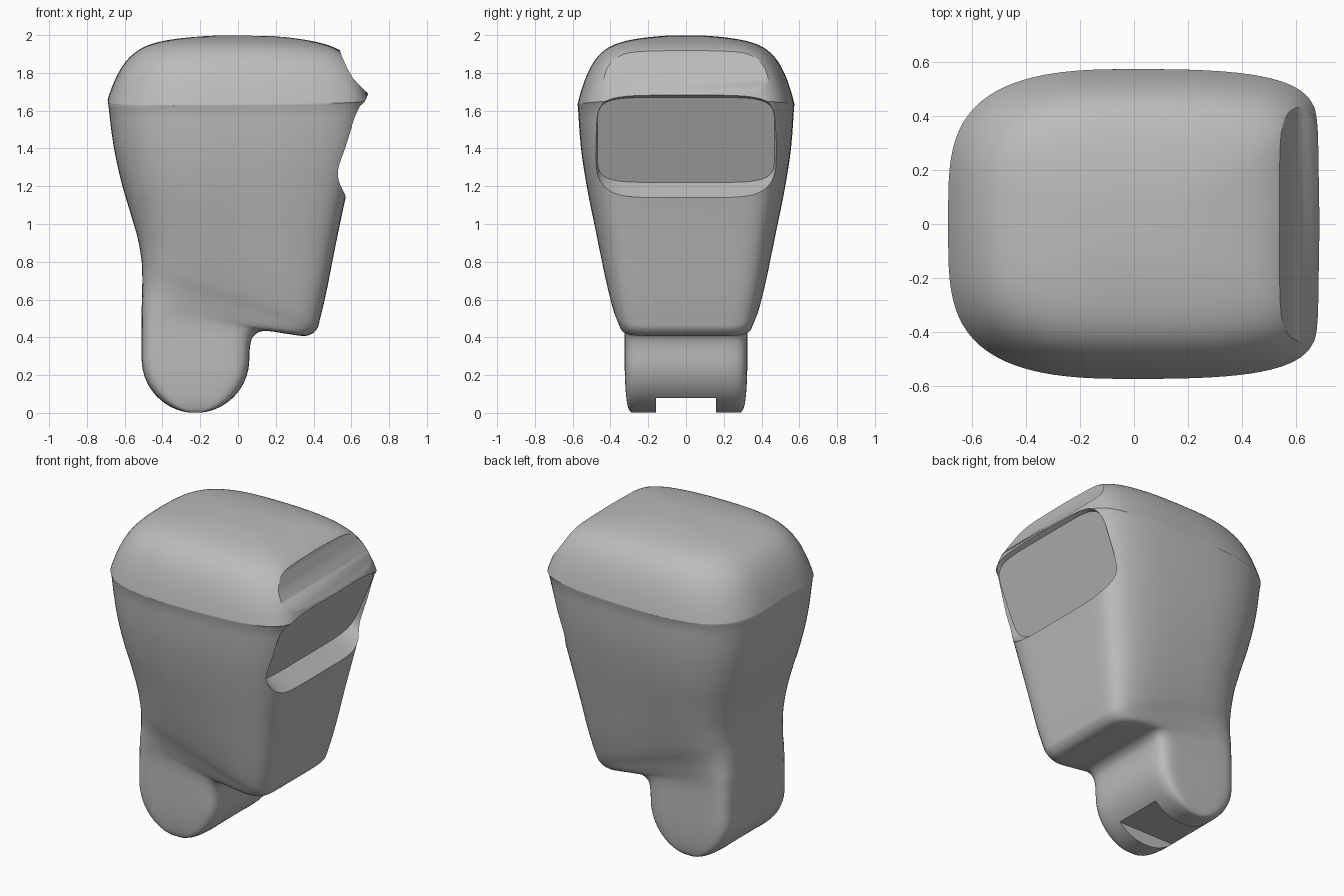
import bpy, bmesh, math
from mathutils import Vector

default = bpy.data.objects.get("Cube")
if default:
    bpy.data.objects.remove(default, do_unlink=True)

# One grey finish for the whole shell
grey = bpy.data.materials.new("plain grey")
grey.use_nodes = True
colour = (0.5, 0.5, 0.5, 1)
grey.diffuse_color = colour
grey.node_tree.nodes["Principled BSDF"].inputs["Base Color"].default_value = colour

SIDES = 128


def loft(name, rings):
    """Skin a list of closed rings and cap both ends."""
    bm = bmesh.new()
    loops = [[bm.verts.new(p) for p in ring] for ring in rings]
    for low, high in zip(loops, loops[1:]):
        for i in range(len(low)):
            j = (i + 1) % len(low)
            bm.faces.new((low[i], low[j], high[j], high[i]))
    bm.faces.new(loops[0][::-1])
    bm.faces.new(loops[-1])
    bmesh.ops.recalc_face_normals(bm, faces=bm.faces)
    mesh = bpy.data.meshes.new(name)
    bm.to_mesh(mesh)
    bm.free()
    mesh.materials.append(grey)
    obj = bpy.data.objects.new(name, mesh)
    bpy.context.collection.objects.link(obj)
    return obj


def radius_at(c, s, nx, ny):
    """Distance to the curve |x|^nx + |y|^ny = 1 along a direction."""
    low, high = 0.0, 1.5
    for _ in range(24):
        r = (low + high) / 2
        if abs(c * r) ** nx + abs(s * r) ** ny > 1:
            high = r
        else:
            low = r
    return low


def section(back_x, back_z, front_x, front_z, half_y, roundness):
    """Tilted section: boxy when roundness is 0, bowed like the head when 1."""
    mid, half = (back_x + front_x) / 2, (front_x - back_x) / 2

    def blend(boxy, bowed):
        return 1 / ((1 - roundness) / boxy + roundness / bowed)

    ring = []
    for i in range(SIDES):
        a = 2 * math.pi * (i + 0.5) / SIDES
        c, s = math.cos(a), math.sin(a)
        if c > 0:
            r = radius_at(c, s, blend(8, 2.8), 9)
        else:
            r = radius_at(c, s, blend(8, 2.8), blend(8, 3.7))
        z = back_z + (front_z - back_z) * (c * r + 1) / 2
        ring.append(Vector((mid + half * c * r, half_y * s * r, z)))
    return ring


def smooth_keys(keys, steps):
    """Catmull-Rom interpolation between key sections."""
    ends = [keys[0]] + keys + [keys[-1]]
    for p, q, r, s in zip(ends, ends[1:], ends[2:], ends[3:]):
        for k in range(steps):
            t = k / steps
            yield [b + 0.5 * t * (c - a + t * (2*a - 5*b + 4*c - d + t * (3*(b - c) + d - a)))
                   for a, b, c, d in zip(p, q, r, s)]
    yield keys[-1]


def cut(target, cutter):
    cutter.hide_render = True
    mod = target.modifiers.new(cutter.name, "BOOLEAN")
    mod.operation = "DIFFERENCE"
    mod.solver = "EXACT"
    mod.object = cutter
    bpy.context.view_layer.objects.active = target
    bpy.ops.object.modifier_apply(modifier=mod.name)
    bpy.data.objects.remove(cutter, do_unlink=True)


def prism(name, outline, half_y):
    return loft(name, [[Vector((x, y, z)) for x, z in outline] for y in (-half_y, half_y)])


# Rounded foot of the neck
RADIUS, NECK_X = 0.285, -0.225
rings = []
for step in range(1, 16):
    a = math.pi / 2 * step / 16
    reach, z = RADIUS * math.sin(a), RADIUS * (1 - math.cos(a))
    rings.append(section(NECK_X - reach, z, NECK_X + reach, z,
                         0.27 + 0.055 * math.sqrt(math.sin(a)), 0))

# Neck, chin and head: back x, back z, front x, front z, half width, roundness
keys = [
    (-.51, .285, .06, .285, .325, 0),
    (-.51, .40, .065, .36, .325, 0),
    (-.51, .48, .085, .41, .326, .03),
    (-.51, .55, .14, .434, .331, .08),
    (-.508, .61, .25, .42, .34, .16),
    (-.507, .67, .36, .408, .352, .25),
    (-.507, .73, .415, .44, .37, .36),
    (-.51, .80, .435, .5, .395, .5),
    (-.53, .92, .47, .65, .432, .7),
    (-.57, 1.06, .515, .88, .475, .87),
    (-.617, 1.22, .572, 1.15, .522, .96),
    (-.66, 1.42, .63, 1.4, .557, 1),
    (-.69, 1.66, .69, 1.68, .575, 1),
]
rings += [section(*key) for key in smooth_keys(keys, 4)]

# Domed crown, the rim dipping at the sides and the top sloping to the brow
rim = [p - Vector((0, 0, 0.04 * abs(p.y) / 0.575)) for p in rings[-1]]
rings[-1] = rim
for step in range(1, 28):
    q = math.cos(math.pi / 2 * step / 28) ** 0.6
    lift = 1 - (0.75 * q ** 8 + 0.25 * q ** 2)
    ring = []
    for p in rim:
        x = p.x * (q ** 0.75 if p.x > 0 else q)
        top = 2 - 0.09 * max(x, 0) ** 2
        ring.append(Vector((x, p.y * q, p.z + (top - p.z) * lift)))
    rings.append(ring)
head = loft("head_shell", rings)

# Hollow brow above the visor
cut(head, prism("brow_cutter", [(.53, 1.95), (.547, 1.895), (.575, 1.83), (.61, 1.77),
                                (.645, 1.733), (.71, 1.67), (.9, 1.7), (.9, 2.1), (.6, 2.1)], 0.8))


# Recessed visor with sloping walls
def visor_ring(mid_z, half_z, half_y, base_x, slope, corner):
    ring = []
    for i in range(64):
        a = 2 * math.pi * (i + 0.5) / 64
        c, s = math.cos(a), math.sin(a)
        y = half_y * math.copysign(abs(c) ** corner, c)
        z = mid_z + half_z * math.copysign(abs(s) ** corner, s)
        ring.append(Vector((base_x + slope * (z - mid_z + half_z), y, z)))
    return ring


pane = visor_ring(1.445, 0.225, 0.47, 0.465, 0.43, 0.33)
lip = visor_ring(1.412, 0.272, 0.5, 0.57, 0.22, 0.4)
outer = [b + (b - a) * 0.8 for a, b in zip(pane, lip)]
cut(head, loft("visor_cutter", [pane, outer]))

# Slot across the underside of the neck
cut(head, prism("slot_cutter", [(-.6, -.1), (.2, -.1), (.2, .08), (-.6, .08)], 0.16))

# Smooth shading with crisp cut edges
bpy.ops.object.select_all(action="DESELECT")
head.select_set(True)
bpy.context.view_layer.objects.active = head
bpy.ops.object.shade_smooth_by_angle(angle=math.radians(35))
